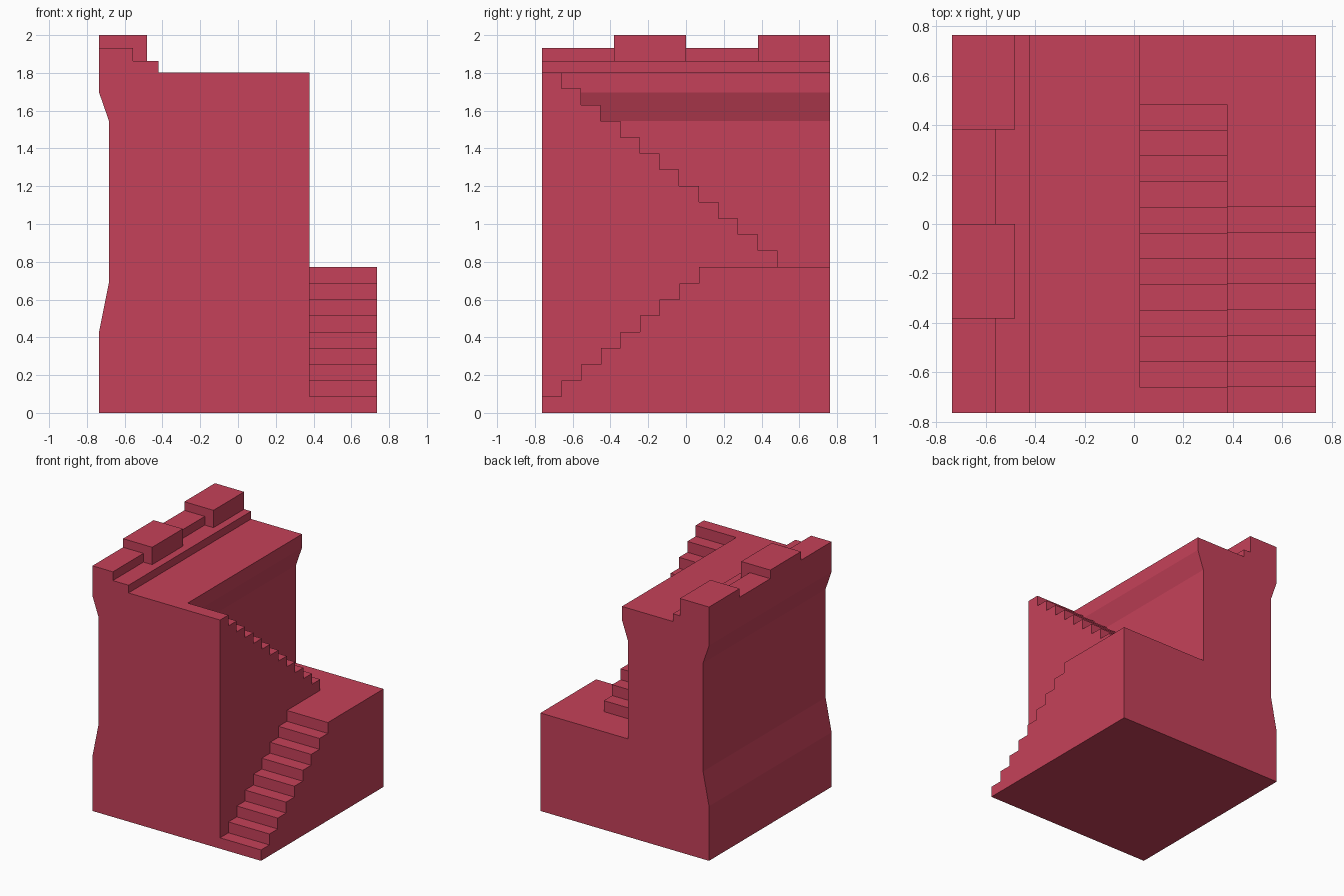
import bpy
import bmesh
from mathutils import Vector

cube = bpy.data.objects.get("Cube")
if cube:
    bpy.data.objects.remove(cube, do_unlink=True)

red = bpy.data.materials.new("crimson_red")
red.use_nodes = True
colour = (0.56, 0.053, 0.1, 1)
red.diffuse_color = colour
red.node_tree.nodes["Principled BSDF"].inputs["Base Color"].default_value = colour

HX, HY = 0.735, 0.763                 # half width and half depth
WALK, LANDING = 1.802, 0.772          # walkway and landing heights
RISE, RUN = LANDING / 9, 0.104        # one stair step
WALL, INSET, STAIR = 0.024, -0.028, 0.378


def extrude(name, points, start, end, axis):
    """Extrude a closed profile: (x, z) along y, or (y, z) along x."""
    bm = bmesh.new()
    if axis == "y":
        verts = [bm.verts.new((a, start, b)) for a, b in points]
        offset = Vector((0, end - start, 0))
    else:
        verts = [bm.verts.new((start, a, b)) for a, b in points]
        offset = Vector((end - start, 0, 0))
    face = bm.faces.new(verts)
    grown = bmesh.ops.extrude_face_region(bm, geom=[face], use_keep_orig=True)
    moved = [v for v in grown["geom"] if isinstance(v, bmesh.types.BMVert)]
    bmesh.ops.translate(bm, verts=moved, vec=offset)
    bmesh.ops.recalc_face_normals(bm, faces=bm.faces)
    mesh = bpy.data.meshes.new(name)
    bm.to_mesh(mesh)
    bm.free()
    mesh.materials.append(red)
    obj = bpy.data.objects.new(name, mesh)
    bpy.context.collection.objects.link(obj)
    return obj


# Wall with recessed faces, walkway and stepped parapet
extrude("wall", [
    (-HX, 0), (INSET, 0), (INSET, 1.545), (WALL, 1.695), (WALL, WALK),
    (-0.42, WALK), (-0.42, 1.863), (-0.557, 1.863), (-0.557, 1.932),
    (-HX, 1.932), (-HX, 1.695), (-0.683, 1.545), (-0.683, 0.69), (-HX, 0.43),
], -HY, HY, "y")

# Raised blocks along the parapet
for name, y in (("front_merlon", -HY / 2), ("back_merlon", HY / 2)):
    extrude(name, [(-HX, 1.863), (-0.481, 1.863), (-0.481, 2), (-HX, 2)],
            y, y + HY / 2, "y")

# Lower flight, climbing towards the back and ending in the landing
lower = [(HY, 0), (-HY, 0)]
for i in range(9):
    y = -HY + i * RUN
    lower += [(y, (i + 1) * RISE), (y + RUN if i < 8 else HY, (i + 1) * RISE)]
extrude("lower_stairs", lower, STAIR, HX, "x")

# Landing in the corner between the two flights
extrude("landing", [(INSET, 0), (STAIR, 0), (STAIR, LANDING), (INSET, LANDING)],
        -HY, HY, "y")

# Upper flight, climbing towards the front up to the walkway
upper = [(-HY, LANDING)]
for i in range(12):
    z = WALK - i * RISE
    y = -0.66 + i * RUN
    upper += [(y - RUN if i else -HY, z), (y, z)]
upper.append((-0.66 + 11 * RUN, LANDING))
extrude("upper_stairs", upper, INSET, STAIR, "x")
